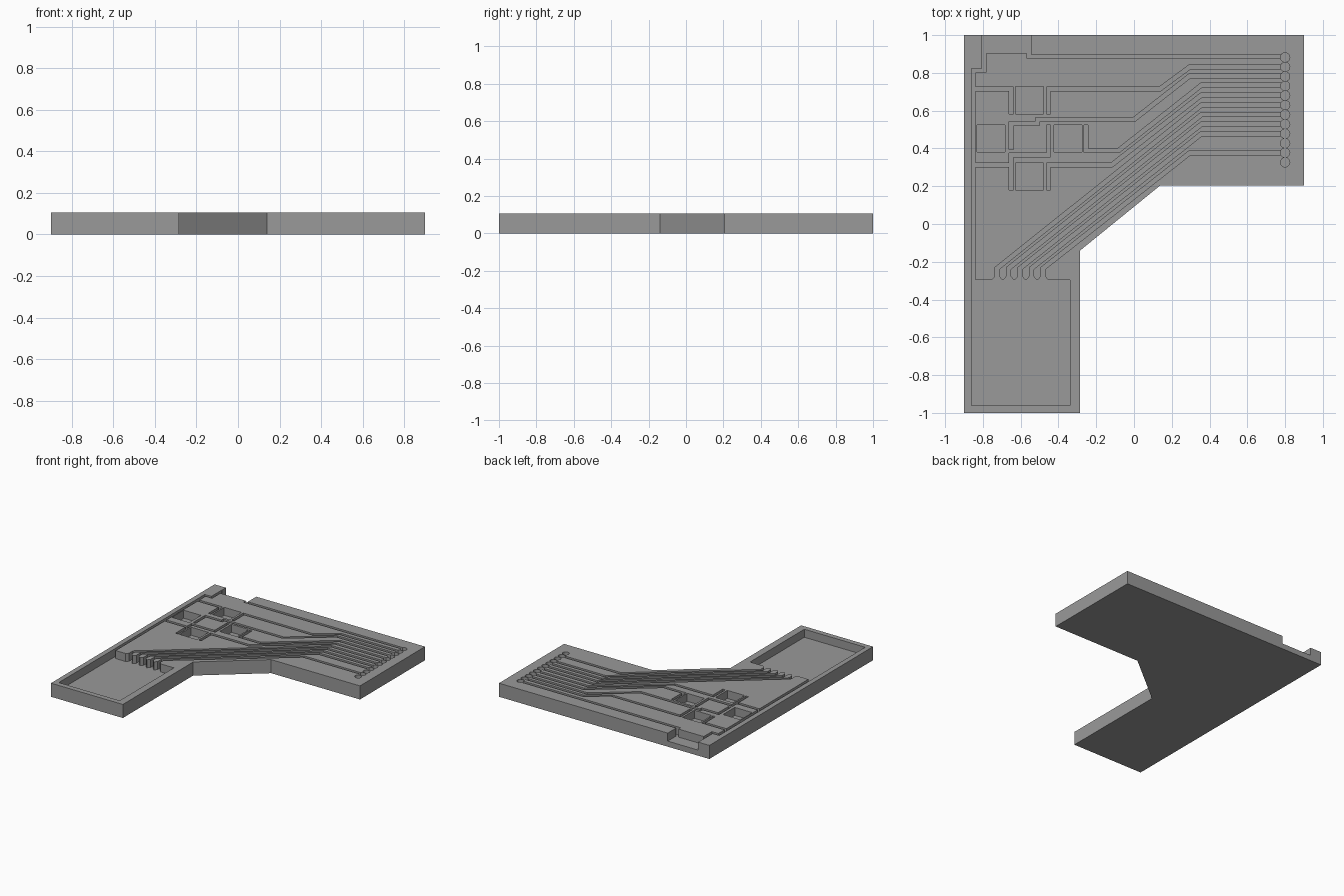
import bpy, bmesh, math
from mathutils import Vector

if "Cube" in bpy.data.objects:
    bpy.data.objects.remove(bpy.data.objects["Cube"])

H = 0.105        # plate thickness
FLOOR = 0.043    # floor of channels and pockets
W = 0.022        # wire channel width

grey = bpy.data.materials.new("plain grey")
grey.diffuse_color = (0.32, 0.32, 0.32, 1)
grey.use_nodes = True
grey.node_tree.nodes["Principled BSDF"].inputs["Base Color"].default_value = grey.diffuse_color


def prism(name, pts, z0, z1):
    """Vertical prism from a 2D outline."""
    bm = bmesh.new()
    face = bm.faces.new([bm.verts.new((x, y, z0)) for x, y in pts])
    res = bmesh.ops.extrude_face_region(bm, geom=[face])
    top = [v for v in res["geom"] if isinstance(v, bmesh.types.BMVert)]
    bmesh.ops.translate(bm, verts=top, vec=(0, 0, z1 - z0))
    bmesh.ops.recalc_face_normals(bm, faces=bm.faces)
    me = bpy.data.meshes.new(name)
    bm.to_mesh(me)
    bm.free()
    ob = bpy.data.objects.new(name, me)
    bpy.context.collection.objects.link(ob)
    return ob


def ribbon(path, w):
    """Outline of a constant-width strip with mitred bends."""
    p = [Vector(q) for q in path]
    left, right = [], []
    for i, q in enumerate(p):
        d = [(p[j + 1] - p[j]).normalized() for j in (i - 1, i) if 0 <= j < len(p) - 1]
        n = [Vector((-e.y, e.x)) for e in d]
        m = (n[0] + n[-1]).normalized()
        m *= w / 2 / m.dot(n[0])
        left.append(q + m)
        right.append(q - m)
    return left + right[::-1]


def box(x0, x1, y0, y1):
    return [(x0, y0), (x1, y0), (x1, y1), (x0, y1)]


# angled base plate
plate = prism("base_plate", [(-0.9, -1), (-0.285, -1), (-0.285, -0.14), (0.14, 0.205),
                             (0.9, 0.205), (0.9, 1), (-0.9, 1)], 0, H)
plate.data.materials.append(grey)

cuts = []


def cut(pts, floor=FLOOR):
    cuts.append(prism("cutter", pts, floor, H + 0.05))


# large lower pocket and open notch at the back edge
cut(box(-0.861, -0.34, -0.96, -0.297))
cut(box(-0.804, -0.544, 0.902, 1.05))

# square component pits
for x, y in ((-0.553, 0.655), (-0.758, 0.453), (-0.35, 0.453), (-0.553, 0.252)):
    cut(box(x - 0.074, x + 0.074, y - 0.072, y + 0.072))

# wire channels: shared left run, pit leads, and runs to the holes
hole_y = [0.882 - 0.0505 * i for i in range(12)]
paths = [
    [(-0.794, 0.95), (-0.794, 0.813), (-0.85, 0.813), (-0.85, -0.35)],
    [(-0.85, 0.715), (-0.65, 0.715), (-0.65, 0.583)],
    [(-0.85, 0.312), (-0.65, 0.312), (-0.65, 0.18)],
    [(-0.452, 0.525), (-0.452, 0.365), (-0.65, 0.365), (-0.65, 0.312)],
    [(-0.555, 0.95), (-0.555, 0.886), (0.8, 0.886)],
    [(-0.452, 0.583), (-0.452, 0.715), (0.137, 0.715), (0.296, 0.832), (0.8, 0.832)],
    [(-0.65, 0.395), (-0.65, 0.532), (-0.51, 0.532), (-0.51, 0.553), (0, 0.553),
     (0.296, 0.785), (0.8, 0.785)],
    [(-0.254, 0.525), (-0.254, 0.389), (-0.082, 0.389), (0.357, 0.735), (0.8, 0.735)],
    [(-0.452, 0.18), (-0.452, 0.312), (-0.119, 0.312), (0.357, 0.683), (0.8, 0.683)],
]

# five long diagonal channels with flared mouths into the lower pocket
pitch = 0.0608
for k, i in enumerate((5, 6, 7, 8, 10)):
    x = -0.725 + pitch * k
    bend = 0.296 if i == 10 else 0.357
    paths.append([(x, -0.33), (x, -0.235), (bend, hole_y[i]), (0.8, hole_y[i])])
    f = pitch / 2 * 0.97
    cut([(x - f, -0.31), (x + f, -0.31), (x + f, -0.298), (x + W / 2, -0.278),
         (x - W / 2, -0.278), (x - f, -0.298)])
for p in paths:
    cut(ribbon(p, W))

# row of round pin holes
for y in hole_y:
    cut([(0.8 + 0.0247 * math.cos(a * math.tau / 24), y + 0.0247 * math.sin(a * math.tau / 24))
         for a in range(24)], FLOOR - 0.01)

# carve everything out of the plate
for c in cuts:
    mod = plate.modifiers.new("carve", 'BOOLEAN')
    mod.operation = 'DIFFERENCE'
    mod.solver = 'EXACT'
    mod.object = c
bpy.context.view_layer.update()
carved = bpy.data.meshes.new_from_object(plate.evaluated_get(bpy.context.evaluated_depsgraph_get()))
plate.modifiers.clear()
plate.data = carved
carved.materials.clear()
carved.materials.append(grey)
for poly in carved.polygons:
    poly.material_index = 0
for c in cuts:
    bpy.data.objects.remove(c)
